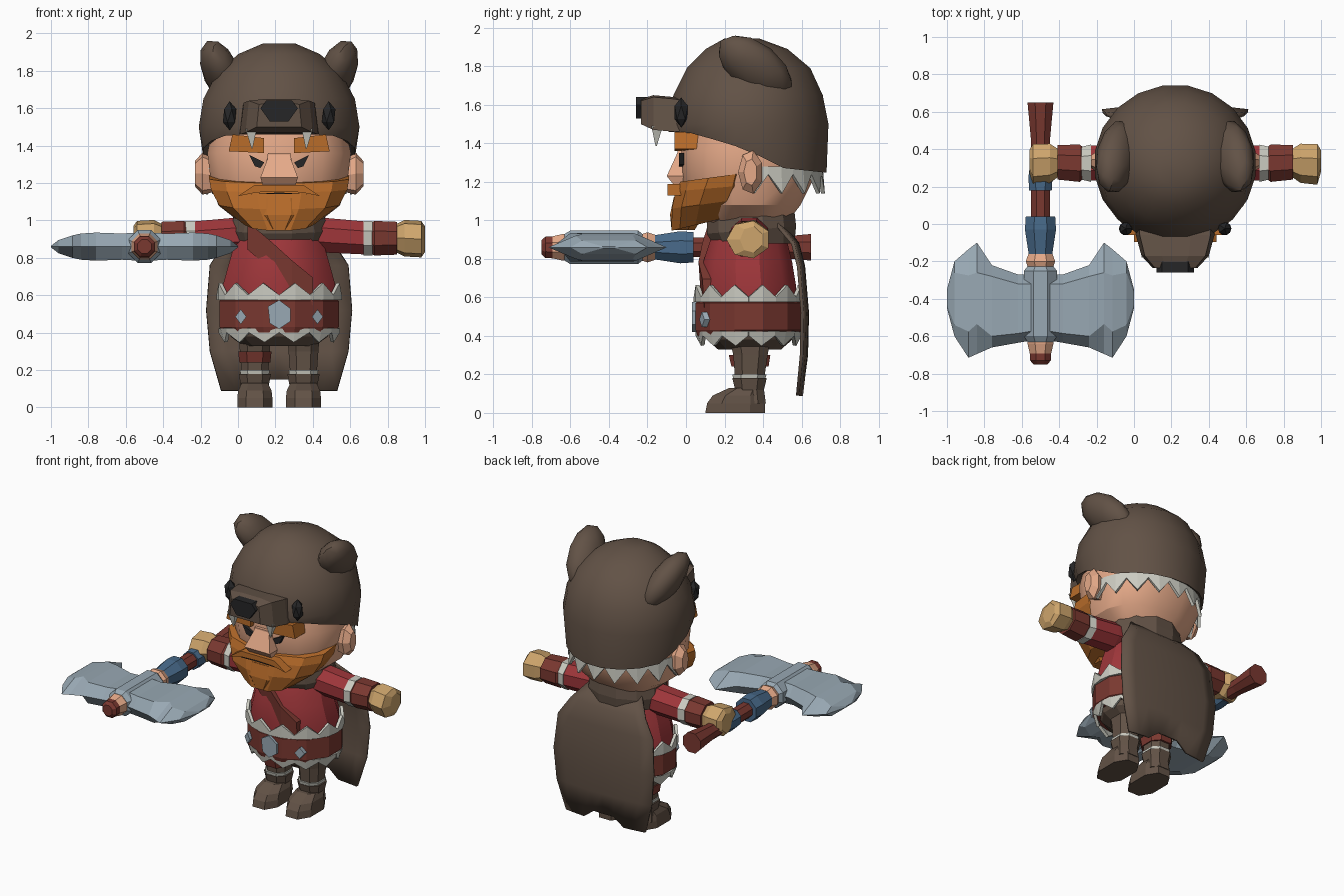
import bpy, bmesh, math
from mathutils import Vector, Matrix

if "Cube" in bpy.data.objects:
    bpy.data.objects.remove(bpy.data.objects["Cube"])

CX = 0.22  # symmetry plane of the figure


def material(name, r, g, b):
    m = bpy.data.materials.new(name)
    m.diffuse_color = [(c / 255 / 12.92 if c < 11 else ((c / 255 + .055) / 1.055) ** 2.4) for c in (r, g, b)] + [1]
    m.use_nodes = True
    m.node_tree.nodes["Principled BSDF"].inputs["Base Color"].default_value = m.diffuse_color
    return m


FUR = material("dark fur", 98, 82, 70)
RED = material("red cloth", 158, 54, 58)
LEATHER = material("red leather", 122, 56, 48)
TRIM = material("pale trim", 203, 203, 193)
SKIN = material("skin", 230, 170, 137)
BEARD = material("ginger hair", 184, 108, 42)
GLOVE = material("tan glove", 206, 165, 108)
STEEL = material("steel", 152, 168, 179)
BLUE = material("blue wrap", 72, 106, 138)
BLACK = material("black", 38, 38, 39)


def finish(name, bm, mat, smooth=None, solid=0):
    bmesh.ops.recalc_face_normals(bm, faces=bm.faces)
    me = bpy.data.meshes.new(name)
    bm.to_mesh(me)
    bm.free()
    ob = bpy.data.objects.new(name, me)
    bpy.context.collection.objects.link(ob)
    me.materials.append(mat)
    if solid:
        md = ob.modifiers.new("thickness", 'SOLIDIFY')
        md.thickness, md.offset = solid, 0
    if smooth:
        bpy.ops.object.select_all(action='DESELECT')
        ob.select_set(True)
        bpy.context.view_layer.objects.active = ob
        bpy.ops.object.shade_smooth_by_angle(angle=math.radians(smooth))
    return ob


def skin(name, rings, mat, closed=True, smooth=None, solid=0):
    """Bridge a list of equal-length point loops; cap the ends when closed."""
    bm = bmesh.new()
    vs = [[bm.verts.new(p) for p in r] for r in rings]
    n = len(rings[0])
    for a, b in zip(vs, vs[1:]):
        for i in range(n if closed else n - 1):
            j = (i + 1) % n
            bm.faces.new((a[i], a[j], b[j], b[i]))
    if closed:
        bm.faces.new(vs[0])
        bm.faces.new(vs[-1])
    return finish(name, bm, mat, smooth, solid)


def ring(axis, pos, u, v, ru, rv, n=10, tilt=0, p=1):
    """Ellipse across an axis; u, v are the centre in the other two axes."""
    out = []
    for i in range(n):
        a = 2 * math.pi * (i + .5) / n
        c, s = math.cos(a), math.sin(a)
        c, s = [math.copysign(abs(k) ** p, k) for k in (c, s)]
        q = [u + ru * c, v + rv * s]
        q.insert("xyz".index(axis), pos + tilt * s)
        out.append(q)
    return out


def stack(name, rows, mat, n=10, p=1, smooth=None):
    """Upright loft; row = z, half width, front y, back y, tilt."""
    return skin(name, [ring('z', r[0], CX, (r[2] + r[3]) / 2, r[1], (r[3] - r[2]) / 2, n,
                            r[4] if len(r) > 4 else 0, p) for r in rows], mat, smooth=smooth)


def prism(name, outline, y0, y1, mat):
    return skin(name, [[(x, y, z) for x, z in outline] for y in (y0, y1)], mat)


def blob(name, loc, size, mat, rot=(0, 0, 0), sub=1, smooth=None):
    bm = bmesh.new()
    bmesh.ops.create_icosphere(bm, subdivisions=sub, radius=1)
    m = Matrix.Translation(loc)
    for k, ax in zip(rot, 'XYZ'):
        m = m @ Matrix.Rotation(k, 4, ax)
    bm.transform(m @ Matrix.Diagonal((*size, 1)))
    return finish(name, bm, mat, smooth)


def zigzag(name, cy, rx, ry, z, depth, n, a0, a1, flare=1.0):
    """Ragged fur edge following an ellipse, angles in degrees."""
    top, low = [], []
    for i in range(n + 1):
        a = math.radians(a0 + (a1 - a0) * i / n)
        d, f = (depth, flare) if i % 2 else (depth * .3, 1)
        top.append((CX + rx * math.cos(a), cy + ry * math.sin(a), z))
        low.append((CX + rx * f * math.cos(a), cy + ry * f * math.sin(a), z + d))
    skin(name, [top, low], TRIM, closed=False, solid=.02)


# Head and beard
stack("head", [(.98, .2, .12, .52), (1.08, .33, .03, .6), (1.2, .37, -.02, .66), (1.36, .39, -.03, .68),
               (1.5, .36, 0, .66)], SKIN, 16, .85, 30)
stack("beard", [(.99, .19, -.08, .3, .045), (1.09, .33, -.08, .36, .03), (1.17, .375, -.06, .4, .02),
                (1.23, .385, -.035, .41, .03)], BEARD, 12, .85)
stack("beard_tip", [(.95, .08, -.08, .05), (1.03, .17, -.09, .1), (1.12, .16, -.07, .1)], BEARD, 8)
prism("nose_bridge", [(CX - .06, 1.36), (CX + .06, 1.36), (CX + .09, 1.2), (CX - .09, 1.2)], -.045, .05, SKIN)
skin("nose", [[(CX - w, y, z), (CX + w, y, z), (CX + w, .04, z), (CX - w, .04, z)]
              for z, w, y in [(1.35, .055, -.045), (1.23, .1, -.1), (1.18, .085, -.06)]], SKIN)
prism("mouth", [(CX - .15, 1.14), (CX, 1.15), (CX + .15, 1.14), (CX, 1.142)], -.085, -.07, BLACK)

# Fur hood: rounded shell with a rim stepping down towards the back


def rim_z(y):
    pts = [(-9, 1.46), (0, 1.46), (.18, 1.41), (.37, 1.35), (.43, 1.28), (.75, 1.245), (9, 1.245)]
    for (ya, za), (yb, zb) in zip(pts, pts[1:]):
        if ya <= y <= yb:
            return za + (zb - za) * (y - ya) / (yb - ya)


def rim(rx, ry, dz):
    return [(x, y, rim_z(y) + dz) for x, y, _ in ring('z', 0, CX, .32, rx, ry, 20)]


hood = [rim(.34, .34, .04), rim(.41, .415, 0)]
for z, rx, y0, y1 in [(1.5, .435, -.1, .745), (1.65, .41, -.07, .715), (1.79, .335, 0, .65), (1.89, .22, .1, .53),
                      (1.945, .09, .2, .38)]:
    hood.append(ring('z', z, CX, (y0 + y1) / 2, rx, (y1 - y0) / 2, 20))
skin("hood", hood, FUR, smooth=40)
zigzag("hood_trim", .32, .38, .38, 1.28, -.14, 18, -5, 185, 1.03)
skin("hood_snout", [[(CX - w, y, a), (CX + w, y, a), (CX + w * .9, y, b), (CX + w * .4, y, b + .01),
                     (CX - w * .4, y, b + .01), (CX - w * .9, y, b)]
                    for y, w, a, b in [(-.235, .12, 1.5, 1.62), (-.17, .18, 1.47, 1.64), (-.06, .21, 1.46, 1.63),
                                       (.1, .22, 1.47, 1.6)]], FUR)
prism("hood_nose", [(CX - .1, 1.6), (CX - .07, 1.64), (CX + .07, 1.64), (CX + .1, 1.6), (CX + .05, 1.53),
                    (CX - .05, 1.53)], -.26, -.2, BLACK)

# Paired head parts
for s, side in ((-1, "right"), (1, "left")):
    def X(d):
        return CX + s * d
    blob(side + "_hood_eye", (X(.265), -.025, 1.56), (.04, .04, .078), BLACK)
    ear = blob(side + "_hood_ear", (X(.31), .36, 1.79), (.105, .23, .13), FUR, (-.67, 0, 0), 2, 40)
    for v in ear.data.vertices:  # flare the ear outwards at the top
        v.co.x += s * (v.co.z - 1.79) * .28
    skin(side + "_fang", [[(X(d - w), y - w, z), (X(d + w), y - w, z), (X(d + w), y + w, z), (X(d - w), y + w, z)]
                          for d, y, z, w in [(.15, -.15, 1.49, .03), (.145, -.155, 1.385, .003)]], TRIM)
    prism(side + "_eyebrow", [(X(.08), 1.36), (X(.08), 1.44), (X(.25), 1.46), (X(.27), 1.37)], -.06, .07, BEARD)
    prism(side + "_eye", [(X(.08), 1.31), (X(.16), 1.35), (X(.13), 1.29), (X(.1), 1.28)], -.037, -.01, BLACK)
    skin(side + "_ear", [ring('x', X(d), .335, z, a, b, 7) for d, z, a, b in
                         [(.35, 1.24, .05, .09), (.41, 1.25, .065, .115), (.45, 1.25, .035, .07)]], SKIN)
    prism(side + "_moustache", [(X(0), 1.19), (X(.13), 1.19), (X(.22), 1.13), (X(.12), 1.15), (X(0), 1.155)],
          -.095, 0, BEARD)

# Torso, belt and trims
stack("shirt", [(.56, .31, .07, .58), (.66, .31, .07, .58), (.78, .275, .08, .56), (.9, .24, .12, .53),
                (1.02, .2, .17, .48)], RED, 12, 1, 30)
stack("trousers_seat", [(.33, .2, .16, .5), (.38, .27, .1, .56), (.45, .3, .07, .58)], FUR, 12)
stack("belt", [(.41, .31, .05, .6, .01), (.43, .33, .04, .61), (.57, .33, .04, .61), (.59, .31, .06, .59)],
      LEATHER, 12)
zigzag("upper_trim", .325, .325, .275, .575, .09, 24, 0, 360)
zigzag("lower_trim", .325, .315, .265, .425, -.075, 24, 0, 360, .93)
prism("buckle", [(CX - .06, .54), (CX, .575), (CX + .06, .53), (CX + .06, .46), (CX, .42), (CX - .05, .45)],
      .032, .08, STEEL)
for s in (-1, 1):
    skin("belt_stud", [[(CX + s * (.205 + u), y + u * .45, .485 + w) for u, w in
                        ((-.03, 0), (0, .04), (.03, 0), (0, -.04))] for y in (.082, .12)], STEEL)
# Strap laid diagonally on the chest
skin("chest_strap", [[(x, y, z + .075), (x, y + .01, z - .075), (x, .3, z - .075), (x, .3, z + .075)]
                     for x, y, z in [(.05, .12, .92), (.18, .085, .81), (.29, .065, .71), (.4, .085, .62)]], LEATHER)

# Collar and cape
stack("collar", [(.88, .25, .13, .57), (.95, .27, .1, .58, .02), (1.03, .25, .1, .57, .03),
                 (1.04, .19, .15, .5, .02)], FUR, 12)
cape = []
for z, y, w in [(1.0, .48, .19), (.88, .58, .29), (.76, .61, .37), (.52, .63, .39), (.3, .625, .37), (.09, .605, .31)]:
    row = []
    for k in range(-4, 5):
        notch = .06 if z < .1 and abs(k) < 2 else 0
        row.append((CX + w * k / 4, y - .025 * (k / 4) ** 2, z + notch))
    cape.append(row)
skin("cape", cape, FUR, closed=False, smooth=40, solid=.018)

# Arms and legs
for s, side in ((-1, "right"), (1, "left")):
    def limb(name, rows, mat, n=8):
        skin(side + name, [ring('x', CX + s * d, y, z, a, b, n) for d, y, z, a, b in rows], mat)
    limb("_sleeve", [(.12, .33, .93, .1, .09), (.26, .33, .92, .105, .1), (.48, .325, .905, .1, .095)], RED)
    limb("_sleeve_trim", [(.45, .325, .905, .108, .1), (.5, .325, .905, .095, .1)], TRIM)
    limb("_cuff", [(.49, .325, .905, .09, .09), (.51, .325, .905, .108, .1), (.63, .33, .905, .1, .095)], LEATHER)
    limb("_hand", [(.62, .33, .905, .075, .075), (.67, .33, .905, .11, .1), (.76, .325, .9, .115, .1),
                   (.78, .34, .9, .06, .07)], GLOVE, 7)

    def leg(name, rows, mat):
        skin(side + name, [ring('z', z, CX + s * .13, (a + b) / 2, w, (b - a) / 2, 8, 0, .8)
                           for z, w, a, b in rows], mat)
    leg("_leg", [(.17, .075, .25, .41), (.3, .085, .24, .43), (.42, .095, .21, .45)], FUR)
    leg("_boot_trim", [(.175, .08, .24, .415), (.2, .085, .235, .425)], TRIM)
    leg("_boot_shaft", [(.05, .085, .25, .42), (.12, .08, .25, .41), (.18, .092, .235, .425)], FUR)
    leg("_boot_foot", [(0, .1, .09, .42), (.05, .1, .1, .42), (.09, .095, .13, .41), (.13, .075, .22, .4)], FUR)
    if s < 0:
        leg("_knee_band", [(.24, .088, .23, .435), (.3, .095, .215, .445)], LEATHER)

# Double axe lying along the y axis
AX, AZ = -.5, .86
for name, rows, mat in [
        ("axe_grip", [(.65, .075), (.45, .055), (.28, .055)], LEATHER),
        ("axe_wrap_back", [(.32, .06), (.25, .07), (.18, .065)], BLUE),
        ("axe_shaft", [(.2, .055), (.02, .055)], LEATHER),
        ("axe_wrap_front", [(.04, .085), (-.03, .09), (-.18, .065)], BLUE),
        ("axe_binding", [(-.16, .07), (-.2, .085), (-.24, .07)], SKIN),
        ("axe_socket", [(-.22, .07), (-.25, .095), (-.6, .095), (-.63, .075)], STEEL),
        ("axe_front_binding", [(-.6, .07), (-.64, .075), (-.7, .06)], SKIN),
        ("axe_tip", [(-.69, .062), (-.73, .06), (-.75, .04)], LEATHER)]:
    skin(name, [ring('y', y, AX, AZ, r, r, 8) for y, r in rows], mat)
for s, side in ((-1, "outer"), (1, "inner")):
    skin(side + "_axe_blade", [
        [(AX + s * d, y, AZ + z) for y, z in
         ((b, 0), (b - m, t), (f + m, t), (f, 0), (f + m, -t), (b - m, -t))]
        for d, b, f, t, m in [(.03, -.27, -.62, .075, .05), (.12, -.27, -.635, .07, .05), (.26, -.22, -.66, .075, .06),
                              (.34, -.1, -.695, .07, .16), (.385, -.135, -.715, .06, .14), (.46, -.2, -.6, .035, .06),
                              (.5, -.35, -.45, .004, .02)]], STEEL)
